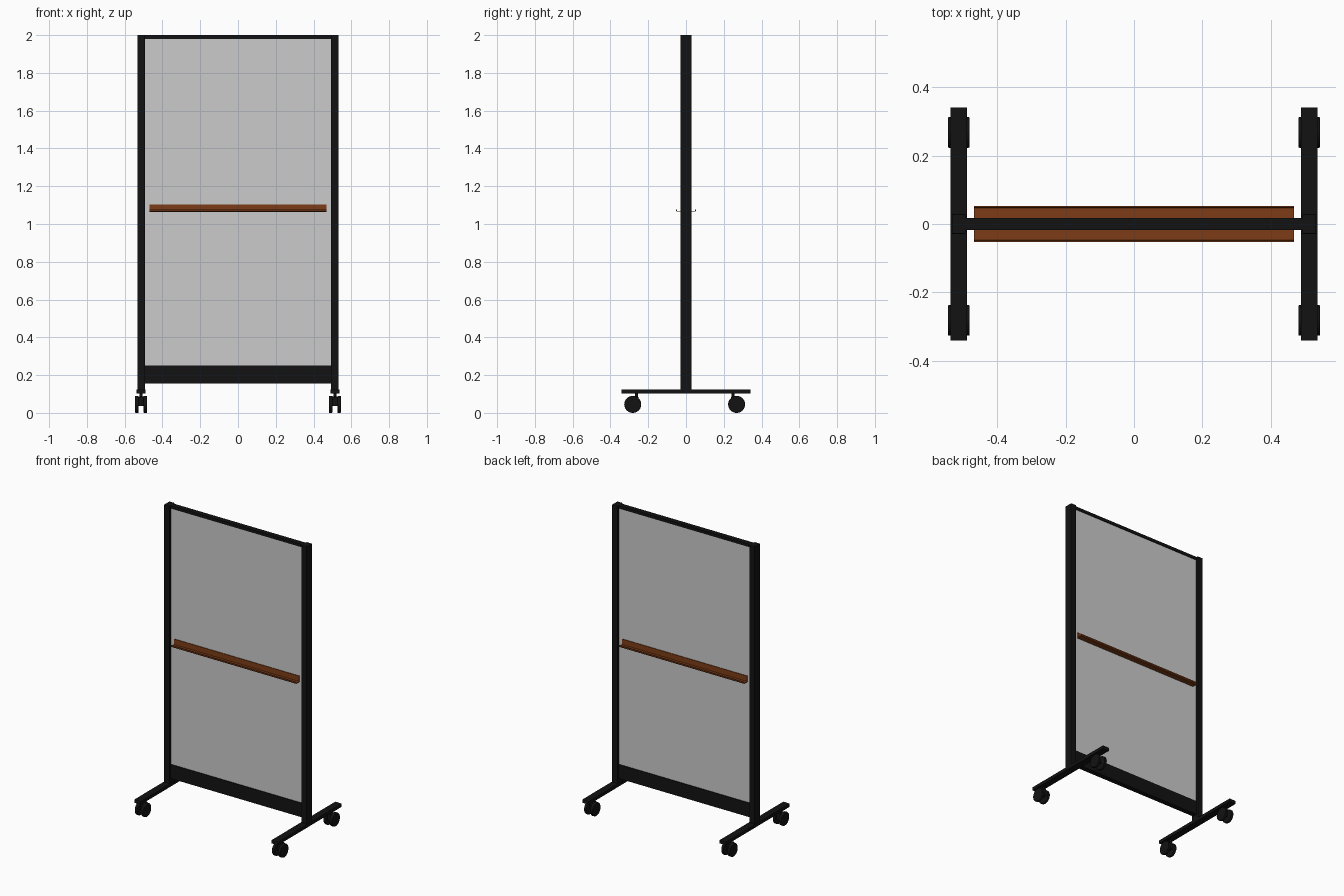
import bpy, math

if "Cube" in bpy.data.objects:
    bpy.data.objects.remove(bpy.data.objects["Cube"])

def material(name, color):
    m = bpy.data.materials.new(name)
    m.diffuse_color = color
    m.use_nodes = True
    m.node_tree.nodes["Principled BSDF"].inputs["Base Color"].default_value = m.diffuse_color
    return m

BLACK = material("black_metal", (0.006, 0.006, 0.006, 1))
BROWN = material("brown_wood", (0.2, 0.045, 0.008, 1))

def box(name, x, y, z, mat=None, bevel=0):
    """Box from (min, max) ranges along each axis."""
    r = (x, y, z)
    bpy.ops.mesh.primitive_cube_add(size=1, location=[sum(a) / 2 for a in r])
    o = bpy.context.object
    o.name = name
    o.scale = [a[1] - a[0] for a in r]
    bpy.ops.object.transform_apply(location=False, rotation=False, scale=True)
    if bevel:
        b = o.modifiers.new("bevel", 'BEVEL')
        b.width, b.segments = bevel, 2
    if mat:
        o.data.materials.append(mat)
    return o

def cylinder(name, radius, depth, loc, along_x=False, bevel=0):
    bpy.ops.mesh.primitive_cylinder_add(
        vertices=32, radius=radius, depth=depth, location=loc,
        rotation=(0, math.pi / 2 if along_x else 0, 0))
    o = bpy.context.object
    o.name = name
    if bevel:
        b = o.modifiers.new("bevel", 'BEVEL')
        b.width, b.segments = bevel, 3
        b.limit_method = 'ANGLE'
    o.data.materials.append(BLACK)
    bpy.ops.object.shade_smooth_by_angle(angle=math.radians(35))
    return o

def extrude_x(name, profile, x0, x1, mat):
    """Closed (y, z) profile swept along x."""
    n = len(profile)
    verts = [(x, y, z) for x in (x0, x1) for y, z in profile]
    faces = [(i, (i + 1) % n, n + (i + 1) % n, n + i) for i in range(n)]
    faces += [tuple(range(n))[::-1], tuple(range(n, 2 * n))]
    me = bpy.data.meshes.new(name)
    me.from_pydata(verts, [], faces)
    o = bpy.data.objects.new(name, me)
    bpy.context.collection.objects.link(o)
    me.materials.append(mat)
    # consistent outward normals
    bpy.context.view_layer.objects.active = o
    bpy.ops.object.mode_set(mode='EDIT')
    bpy.ops.mesh.select_all(action='SELECT')
    bpy.ops.mesh.normals_make_consistent(inside=False)
    bpy.ops.object.mode_set(mode='OBJECT')

# Board and horizontal frame rails
box("board_panel", (-0.497, 0.497), (-0.012, 0.012), (0.245, 1.985))
box("top_rail", (-0.498, 0.498), (-0.017, 0.017), (1.98, 2.0), BLACK)
box("bottom_rail", (-0.498, 0.498), (-0.017, 0.017), (0.155, 0.25), BLACK)

# Pen trays on both faces: back plate, shelf and small lip
for side, s in (("front", -1), ("back", 1)):
    tray = [(0.012, 1.063), (0.047, 1.063), (0.052, 1.068), (0.052, 1.077),
            (0.049, 1.077), (0.047, 1.067), (0.016, 1.067), (0.016, 1.104),
            (0.012, 1.104)]
    extrude_x(side + "_tray", [(s * y, z) for y, z in tray], -0.468, 0.468, BROWN)

# Posts, feet and twin-wheel casters
for side, s in (("left", -1), ("right", 1)):
    cx = s * 0.513
    box(side + "_post", (cx - 0.02, cx + 0.02), (-0.029, 0.029), (0.12, 2.0), BLACK, 0.002)
    box(side + "_foot", (cx - 0.0245, cx + 0.0245), (-0.341, 0.341), (0.102, 0.125), BLACK, 0.002)
    for end, wy, sy in (("front", -0.282, -0.262), ("back", 0.268, 0.248)):
        tag = f"{side}_{end}_caster_"
        for k, t in (("outer", s), ("inner", -s)):
            cylinder(tag + k + "_wheel", 0.045, 0.019, (cx + t * 0.0225, wy, 0.045), True, 0.004)
        cylinder(tag + "axle", 0.009, 0.04, (cx, wy, 0.045), True)
        # hood between the wheels and stem up to the foot
        box(tag + "hood", (cx - 0.0135, cx + 0.0135), (min(wy, sy) - 0.01, max(wy, sy) + 0.01),
            (0.036, 0.086), BLACK, 0.003)
        cylinder(tag + "stem", 0.008, 0.03, (cx, sy, 0.094))
